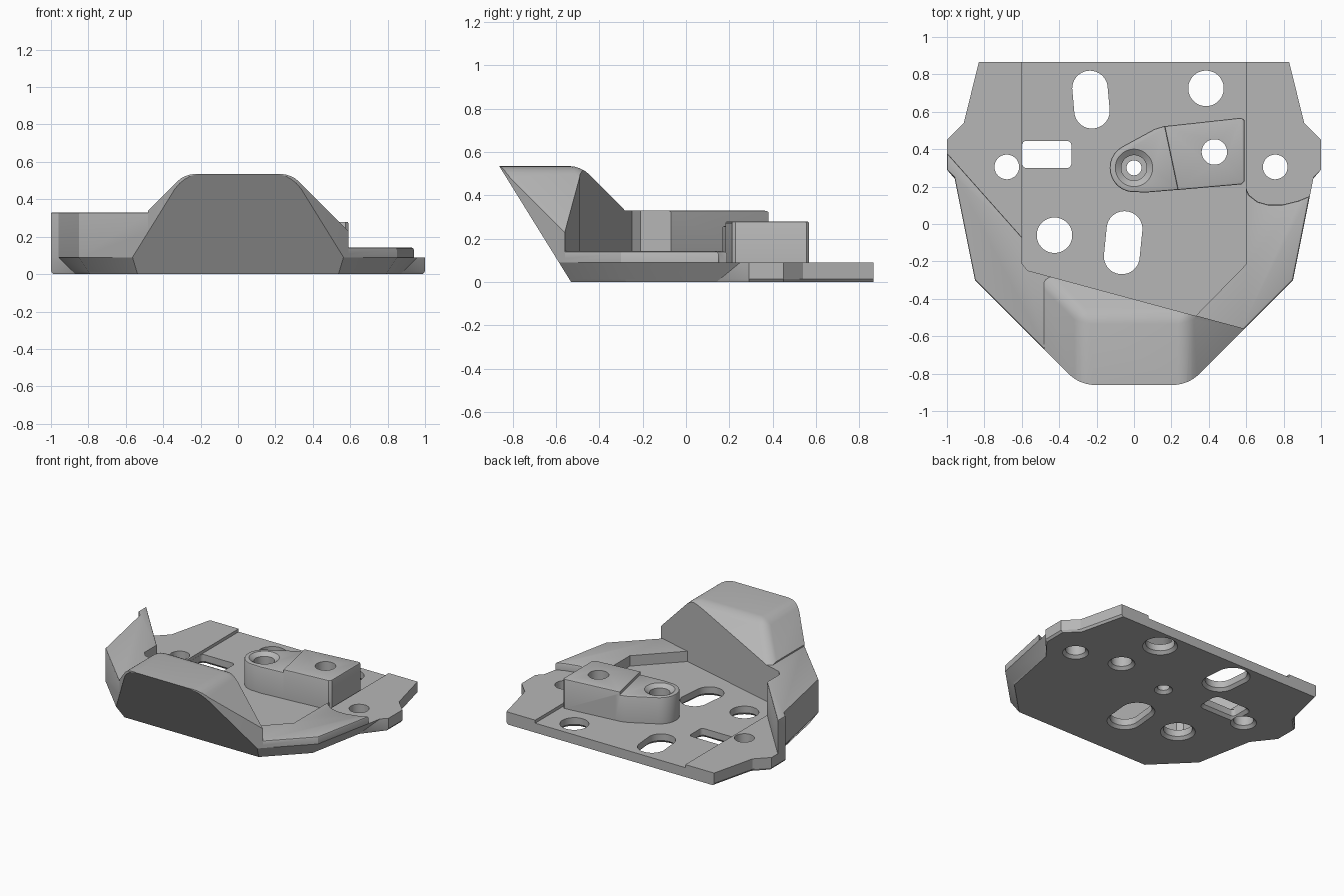
import bpy, bmesh, math
from mathutils import Vector

if "Cube" in bpy.data.objects:
    bpy.data.objects.remove(bpy.data.objects["Cube"])

SLOPE = 0.62                      # undercut of the nose
FY = -0.53 - SLOPE * 0.09         # nose line at the top of the slab
FX = 1.15 + FY
S = math.sqrt(0.5)

grey = bpy.data.materials.new("light_grey")
grey.diffuse_color = (0.47, 0.47, 0.47, 1)
grey.use_nodes = True
grey.node_tree.nodes["Principled BSDF"].inputs["Base Color"].default_value = grey.diffuse_color


def make(name, bm):
    bmesh.ops.recalc_face_normals(bm, faces=bm.faces[:])
    me = bpy.data.meshes.new(name)
    bm.to_mesh(me)
    bm.free()
    ob = bpy.data.objects.new(name, me)
    me.materials.append(grey)
    bpy.context.collection.objects.link(ob)
    return ob


def loft(levels):
    """Solid through stacked outlines: [(z, points), ...]"""
    bm = bmesh.new()
    rings = [[bm.verts.new((x, y, z)) for x, y in pts] for z, pts in levels]
    n = len(rings[0])
    bm.faces.new(rings[0][::-1])
    bm.faces.new(rings[-1])
    for a, b in zip(rings, rings[1:]):
        for i in range(n):
            j = (i + 1) % n
            bm.faces.new((a[i], a[j], b[j], b[i]))
    bmesh.ops.recalc_face_normals(bm, faces=bm.faces[:])
    return bm


def soften_top(bm, z, width=0.012):
    edges = [e for e in bm.edges if all(abs(v.co.z - z) < 1e-5 for v in e.verts)]
    bmesh.ops.bevel(bm, geom=edges, offset=width, segments=2, profile=0.5, affect='EDGES')


def slice_off(bm, point, normal):
    """Remove everything on the normal's side and cap the cut"""
    bmesh.ops.bisect_plane(bm, geom=bm.verts[:] + bm.edges[:] + bm.faces[:], dist=1e-6,
                           plane_co=Vector(point), plane_no=Vector(normal), clear_outer=True)
    rim = [e for e in bm.edges if e.is_boundary]
    if rim:
        bmesh.ops.holes_fill(bm, edges=rim, sides=0)
    bmesh.ops.recalc_face_normals(bm, faces=bm.faces[:])


def slice_nose(bm):
    slice_off(bm, (0, -0.53, 0), (0, -1, -SLOPE))


def combine(target, other, op):
    mod = target.modifiers.new("join", 'BOOLEAN')
    mod.operation, mod.solver, mod.object = op, 'EXACT', other
    bpy.context.view_layer.objects.active = target
    bpy.ops.object.modifier_apply(modifier=mod.name)
    bpy.data.objects.remove(other)


def mirrored(half):
    return half + [(-x, y) for x, y in reversed(half)]


# Slab with undercut front sides
top = mirrored([(0.83, 0.865), (0.91, 0.54), (1, 0.45), (1, 0.29),
                (0.96, 0.25), (0.85, -0.3), (FX, FY)])
low = mirrored([(0.83, 0.865), (0.91, 0.54), (1, 0.45), (1, 0.29),
                (0.87, 0.14), (0.79, -0.277), (0.537, -0.53)])
mid = [(a + (c - a) / 6, b + (d - b) / 6) for (a, b), (c, d) in zip(low, top)]
foot = [(x - math.copysign(0.012, x), y) if y > 0.2 else (x, y) for x, y in low]
body = make("base_plate", loft([(0, foot), (0.015, mid), (0.09, top)]))

# Raised rim on the right and front
rim = loft([(z, [(0.5, 0.19), (0.6, 0.19), (0.615, 0.155), (0.66, 0.12), (0.72, 0.103),
                 (0.79, 0.103), (0.88, 0.125), (0.94, 0.15), (0.85, -0.3), (0.45, -0.7),
                 (-0.3, -0.7), (-0.3, -0.2), (0.5, -0.2)]) for z in (0.09, 0.143)])
soften_top(rim, 0.143)
slice_nose(rim)
combine(body, make("rim", rim), 'UNION')

# Tall wall on the left
wall = loft([(z, [(-1, 0.38), (-1, 0.29), (-0.96, 0.25), (-0.85, -0.3), (-0.3, -0.85),
                  (-0.3, -0.3), (-0.5, -0.18), (-0.6, -0.07)]) for z in (0.09, 0.33)])
soften_top(wall, 0.33, 0.008)
slice_nose(wall)
combine(body, make("wall", wall), 'UNION')

# Sloped hump: facets first, then rounded edges, then trimmed to the outline
T = 0.535
hump = loft([(z, [(-0.48, -1.1), (0.74, -1.1), (0.74, 0), (-0.48, 0)]) for z in (0.09, T)])
slice_off(hump, (-0.285, 0, T), (-1, 0, 1))
slice_off(hump, (0.285, 0, T), (1, 0, 1))
slice_off(hump, (0, -0.485, T), (0, 1, 1))
hump.normal_update()
soft = [e for e in hump.edges if len(e.link_faces) == 2
        and all(f.normal.z > 0.3 for f in e.link_faces)]
bmesh.ops.bevel(hump, geom=soft, offset=0.05, segments=4, profile=0.5, affect='EDGES')
slice_off(hump, (0, -0.4, 0), (0.27, 1, 0))
R = 0.2
cx, cy = 0.29 - R * (math.sqrt(2) - 1), -0.86 + R
for side in (1, -1):
    slice_off(hump, (side * 0.85, -0.3, 0), (side * S, -S, 0))
    for k in range(1, 5):
        a = math.radians(9 * k)
        n = Vector((side * math.sin(a), -math.cos(a), 0))
        slice_off(hump, Vector((side * cx, cy, 0)) + n * R, n)
slice_nose(hump)
combine(body, make("hump", hump), 'UNION')

# Sunken floor in the middle
edge = lambda x: -0.402 - 0.27 * x
pocket = loft([(z, [(-0.6, 1), (-0.6, edge(-0.6) + 0.03), (-0.57, edge(-0.57)),
                    (0.33, edge(0.33)), (0.6, -0.215), (0.6, 1)]) for z in (0.068, 0.9)])
combine(body, make("pocket", pocket), 'DIFFERENCE')

# Boss: rounded lower end and higher block
arc = [(0.13 * math.cos(math.radians(a)), 0.3 + 0.13 * math.sin(math.radians(a)))
       for a in range(120, 277, 12)]
low_boss = loft([(z, arc + [(0.06, 0.168), (0.3, 0.188), (0.25, 0.532), (0.16, 0.523),
                            (0.11, 0.508)]) for z in (0.04, 0.258)])
soften_top(low_boss, 0.258, 0.008)
high_boss = loft([(z, [(0.235, 0.182), (0.575, 0.212), (0.59, 0.228), (0.59, 0.555),
                       (0.575, 0.568), (0.163, 0.523)]) for z in (0.04, 0.28)])
soften_top(high_boss, 0.28, 0.008)
combine(body, make("boss_end", low_boss), 'UNION')
combine(body, make("boss_block", high_boss), 'UNION')


def shape(x, y, hx, hy, r, tilt=0, n=40):
    """Circle, slot or rounded rectangle outline"""
    pts = []
    for i in range(n):
        a = 2 * math.pi * (i + 0.5) / n
        q = i * 4 // n
        u = (hx if q in (0, 3) else -hx) + r * math.cos(a)
        v = (hy if q in (0, 1) else -hy) + r * math.sin(a)
        pts.append((x + u * math.cos(tilt) - v * math.sin(tilt),
                    y + u * math.sin(tilt) + v * math.cos(tilt)))
    return pts


# Through holes, flared underneath
holes = [(0.385, 0.725, 0, 0, 0.095), (-0.425, -0.06, 0, 0, 0.095),
         (0.43, 0.385, 0, 0, 0.068), (0, 0.3, 0, 0, 0.04),
         (-0.68, 0.305, 0, 0, 0.066), (0.755, 0.305, 0, 0, 0.066),
         (-0.23, 0.665, 0, 0.06, 0.095, 0.09), (-0.058, -0.1, 0, 0.073, 0.096, -0.1),
         (-0.467, 0.372, 0.107, 0.048, 0.025)]
for x, y, hx, hy, r, *tilt in holes:
    levels = [(z, shape(x, y, hx, hy, r + d, *tilt))
              for z, d in ((-0.01, 0.03), (0.02, 0), (0.9, 0))]
    combine(body, make("hole", loft(levels)), 'DIFFERENCE')

# Stepped seat in the rounded boss end
seat = loft([(z, shape(0, 0.3, 0, 0, r))
             for z, r in ((0.18, 0.068), (0.235, 0.068), (0.258, 0.1), (0.4, 0.1))])
combine(body, make("seat", seat), 'DIFFERENCE')

bpy.ops.object.select_all(action='DESELECT')
body.select_set(True)
bpy.context.view_layer.objects.active = body
bpy.ops.object.shade_smooth_by_angle(angle=math.radians(28))
